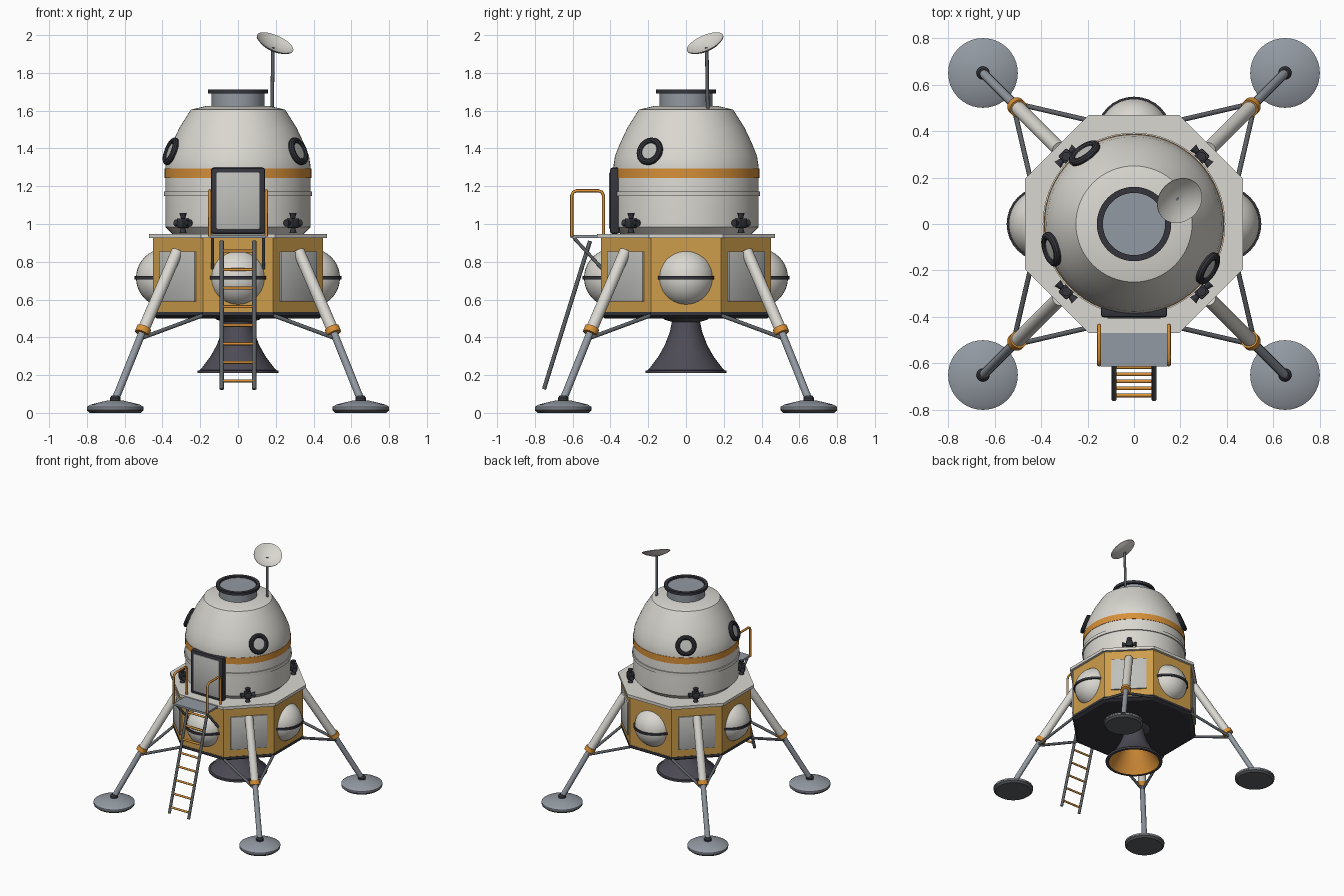
import bpy, bmesh, math
from mathutils import Vector, Matrix

if "Cube" in bpy.data.objects:
    bpy.data.objects.remove(bpy.data.objects["Cube"], do_unlink=True)


def material(name, r, g, b):
    m = bpy.data.materials.new(name)
    m.use_nodes = True
    m.diffuse_color = (r, g, b, 1)
    m.node_tree.nodes["Principled BSDF"].inputs["Base Color"].default_value = (r, g, b, 1)
    return m


WHITE = material("warm white hull", 0.70, 0.68, 0.63)
PANEL = material("pale grey panel", 0.52, 0.52, 0.50)
GOLD = material("gold foil", 0.62, 0.34, 0.07)
ORANGE = material("orange trim", 0.68, 0.28, 0.04)
METAL = material("blue grey metal", 0.29, 0.32, 0.36)
STEEL = material("dark steel", 0.11, 0.12, 0.13)
BLACK = material("charcoal", 0.035, 0.036, 0.045)
BELL = material("nozzle grey", 0.075, 0.07, 0.09)


def finish(name, bm, mats, matrix=None, smooth=True):
    bmesh.ops.remove_doubles(bm, verts=bm.verts, dist=1e-5)
    bmesh.ops.recalc_face_normals(bm, faces=bm.faces)
    mesh = bpy.data.meshes.new(name)
    bm.to_mesh(mesh)
    bm.free()
    for m in mats:
        mesh.materials.append(m)
    ob = bpy.data.objects.new(name, mesh)
    bpy.context.collection.objects.link(ob)
    if matrix:
        ob.matrix_world = matrix
    if smooth:
        bpy.ops.object.select_all(action='DESELECT')
        ob.select_set(True)
        bpy.context.view_layer.objects.active = ob
        bpy.ops.object.shade_smooth_by_angle(angle=math.radians(32))
    return ob


def lathe(name, profile, mat, seg=48, matrix=None, phase=0.0, smooth=True):
    """Spin (radius, height) points around the local z axis."""
    bm = bmesh.new()
    vs = [bm.verts.new((r * math.cos(phase), r * math.sin(phase), z)) for r, z in profile]
    es = [bm.edges.new(p) for p in zip(vs, vs[1:])]
    bmesh.ops.spin(bm, geom=vs + es, cent=(0, 0, 0), axis=(0, 0, 1),
                   angle=math.tau, steps=seg)
    return finish(name, bm, [mat], matrix, smooth)


def aim(loc, direction):
    rot = Vector(direction).to_track_quat('Z', 'Y').to_matrix().to_4x4()
    return Matrix.Translation(loc) @ rot


def rod(name, a, b, r, mat, r2=None, seg=16):
    d = Vector(b) - Vector(a)
    end = r if r2 is None else r2
    return lathe(name, [(0, 0), (r, 0), (end, d.length), (0, d.length)], mat, seg, aim(a, d))


def ring(name, major, minor, mat, matrix):
    circle = [(major + minor * math.cos(i * math.tau / 10), minor * math.sin(i * math.tau / 10))
              for i in range(11)]
    return lathe(name, circle, mat, 32, matrix)


def box(name, size, matrix, mat, bevel=0.0):
    bm = bmesh.new()
    bmesh.ops.create_cube(bm, size=1, matrix=Matrix.Diagonal((*size, 1)))
    if bevel:
        bmesh.ops.bevel(bm, geom=bm.edges[:], offset=bevel, segments=2, profile=0.5, affect='EDGES')
    return finish(name, bm, [mat], matrix)


def at(x, y, z):
    return Matrix.Translation((x, y, z))


def turn(angle):
    return Matrix.Rotation(angle, 4, 'Z')


# Descent stage: octagonal body, underside and deck
EIGHTH = math.pi / 8
CORNER = 1 / math.cos(EIGHTH)


def octagon(name, profile, mat):
    lathe(name, [(r * CORNER, z) for r, z in profile], mat, 8, None, EIGHTH, False)


octagon("descent_body", [(0, 0.535), (0.45, 0.535), (0.45, 0.93), (0, 0.93)], GOLD)
octagon("descent_underside", [(0, 0.50), (0.43, 0.50), (0.452, 0.515), (0.452, 0.535), (0, 0.535)], BLACK)
octagon("deck", [(0, 0.925), (0.47, 0.925), (0.47, 0.948), (0, 0.948)], WHITE)

# Round tanks with dark belts on the four main faces
for i in range(4):
    a = i * math.pi / 2
    place = at(0.385 * math.cos(a), 0.385 * math.sin(a), 0.715)
    bm = bmesh.new()
    bmesh.ops.create_uvsphere(bm, u_segments=32, v_segments=20, radius=0.155)
    finish("tank", bm, [WHITE], place)
    lathe("tank_belt", [(0.15, -0.009), (0.163, -0.009), (0.163, 0.009), (0.15, 0.009)], BLACK, 32, place)

# Legs, side panels and thrusters on the four diagonals
for i in range(4):
    a = math.pi / 4 + i * math.pi / 2
    sx, sy = math.copysign(1, math.cos(a)), math.copysign(1, math.sin(a))

    def leg_point(d, z):
        return Vector((sx * d, sy * d, z))

    box("side_panel", (0.016, 0.27, 0.265), turn(a) @ at(0.452, 0, 0.722), PANEL, 0.004)

    top, knee, foot = leg_point(0.322, 0.855), leg_point(0.503, 0.435), leg_point(0.65, 0.07)
    rod("upper_leg", top, knee, 0.031, WHITE, seg=24)
    rod("lower_leg", knee, foot, 0.02, METAL, seg=20)
    along = (foot - knee).normalized()
    rod("leg_collar", knee - along * 0.017, knee + along * 0.017, 0.039, ORANGE, seg=24)
    for px, py in ((0.19, 0.445), (0.445, 0.19)):
        rod("leg_brace", (sx * px, sy * py, 0.515), leg_point(0.522, 0.392), 0.0105, STEEL, seg=12)

    base = at(sx * 0.65, sy * 0.65, 0)
    lathe("foot_sole", [(0, 0), (0.135, 0), (0.149, 0.012), (0.149, 0.026), (0, 0.026)], STEEL, 40, base)
    lathe("foot_pad", [(0, 0.024), (0.15, 0.024), (0.15, 0.032), (0.13, 0.044), (0.04, 0.066), (0, 0.066)],
          METAL, 40, base)
    lathe("ankle", [(0, 0.06), (0.028, 0.06), (0.028, 0.08), (0.018, 0.092), (0, 0.092)], BLACK, 20, base)

    hub = turn(a) @ at(0.412, 0, 1.005)
    box("thruster_block", (0.05, 0.05, 0.05), hub, BLACK, 0.006)
    rod("thruster_mount", turn(a) @ Vector((0.34, 0, 1.005)), hub.translation, 0.016, STEEL)
    for d in ((0, 0, 1), (0, 0, -1), (0, 1, 0), (0, -1, 0)):
        v = Vector(d)
        rod("thruster_nozzle", hub @ (v * 0.02), hub @ (v * 0.053), 0.01, BLACK, 0.019)

# Engine bell with gold lining
lathe("engine_bell", [(0, 0.505), (0.125, 0.505), (0.115, 0.494), (0.075, 0.482), (0.085, 0.43), (0.112, 0.36),
                      (0.145, 0.30), (0.19, 0.24), (0.203, 0.226), (0.215, 0.224), (0.215, 0.21),
                      (0.193, 0.21)], BELL)
lathe("engine_lining", [(0.195, 0.211), (0.178, 0.24), (0.135, 0.30), (0.10, 0.36), (0.06, 0.43), (0, 0.44)],
      ORANGE)

# Ascent cabin
lathe("cabin", [(0, 0.945), (0.345, 0.945), (0.385, 0.985), (0.385, 1.30), (0.376, 1.36), (0.35, 1.425),
                (0.31, 1.51), (0.25, 1.605), (0.165, 1.626), (0, 1.626)], WHITE, 64)
lathe("cabin_seam", [(0.38, 1.147), (0.393, 1.147), (0.393, 1.172), (0.38, 1.172)], WHITE, 64)
lathe("cabin_stripe", [(0.38, 1.243), (0.388, 1.243), (0.388, 1.294), (0.38, 1.294)], ORANGE, 64)

# Top docking port
lathe("docking_collar", [(0.14, 1.62), (0.14, 1.698), (0, 1.698)], METAL)
lathe("docking_rim", [(0.134, 1.69), (0.16, 1.69), (0.16, 1.712), (0.134, 1.712), (0.134, 1.69)], BLACK)

# Portholes
for deg in (-31, 197, 125):
    a = math.radians(deg)
    c, s = math.cos(a), math.sin(a)
    place = aim((0.372 * c, 0.372 * s, 1.385), (c, s, 0.38))
    ring("porthole_rim", 0.06, 0.017, BLACK, place)
    lathe("porthole_glass", [(0.056, -0.02), (0.056, 0.004), (0, 0.008)], PANEL, 32, place)

# Front hatch
box("hatch_frame", (0.285, 0.05, 0.35), at(0, -0.377, 1.123), BLACK, 0.012)
box("hatch_door", (0.23, 0.02, 0.30), at(0, -0.397, 1.123), PANEL, 0.005)

# Porch with rails, supports and ladder
box("porch", (0.29, 0.185, 0.016), at(0, -0.52, 0.934), METAL)
for s in (-1, 1):
    rail = bpy.data.curves.new("porch_rail", 'CURVE')
    rail.dimensions = '3D'
    rail.bevel_depth = 0.0085
    rail.bevel_resolution = 2
    rail.use_fill_caps = True
    path = [(-0.605, 0.935), (-0.605, 1.15), (-0.597, 1.168), (-0.58, 1.176),
            (-0.462, 1.176), (-0.445, 1.168), (-0.437, 1.15), (-0.437, 0.935)]
    spline = rail.splines.new('POLY')
    spline.points.add(len(path) - 1)
    for p, (y, z) in zip(spline.points, path):
        p.co = (s * 0.15, y, z, 1)
    rail.materials.append(ORANGE)
    bpy.context.collection.objects.link(bpy.data.objects.new("porch_rail", rail))
    rod("porch_support", (s * 0.135, -0.595, 0.928), (s * 0.135, -0.445, 0.765), 0.009, STEEL)
    rod("ladder_side", (s * 0.086, -0.508, 0.91), (s * 0.086, -0.752, 0.125), 0.011, STEEL)
for i in range(8):
    z = 0.17 + i * 0.098
    y = -0.752 + (z - 0.125) * 0.311
    rod("ladder_rung", (-0.086, y, z), (0.086, y, z), 0.008, ORANGE, seg=12)

# Dish antenna
rod("antenna_mast", (0.18, 0.115, 1.58), (0.185, 0.11, 1.935), 0.0095, STEEL)
lathe("antenna_dish", [(0, -0.026), (0.04, -0.022), (0.08, -0.009), (0.104, 0.006), (0.104, 0.010),
                       (0.08, -0.003), (0.04, -0.016), (0, -0.02)], WHITE, 40,
      aim((0.193, 0.104, 1.951), (0.38, -0.38, 0.85)))
